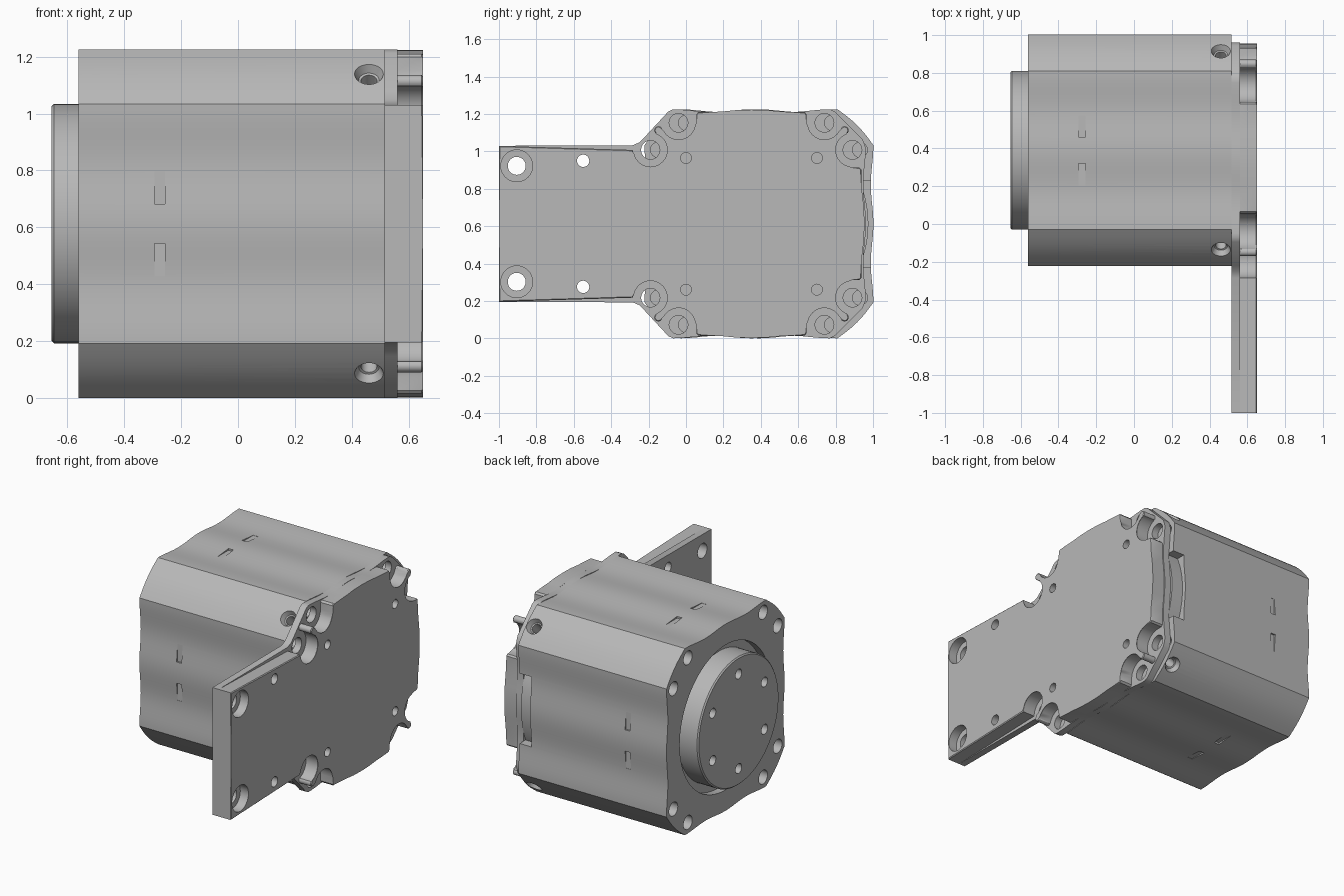
import bpy, bmesh, math
from mathutils import Vector

if "Cube" in bpy.data.objects:
    bpy.data.objects.remove(bpy.data.objects["Cube"])

grey = bpy.data.materials.new("machined grey")
grey.use_nodes = True
grey.diffuse_color = (0.48, 0.48, 0.48, 1)
grey.node_tree.nodes["Principled BSDF"].inputs["Base Color"].default_value = (0.48, 0.48, 0.48, 1)

ZC = 0.613            # height of the motor axis
BODY_Y, PLATE_Y = 0.39, 0.35
X = Vector((1, 0, 0))
SIGNS = [(a, b) for a in (1, -1) for b in (1, -1)]


def finish(name, bm):
    bmesh.ops.recalc_face_normals(bm, faces=bm.faces[:])
    mesh = bpy.data.meshes.new(name)
    bm.to_mesh(mesh)
    bm.free()
    mesh.materials.append(grey)
    ob = bpy.data.objects.new(name, mesh)
    bpy.context.collection.objects.link(ob)
    return ob


def activate(ob):
    bpy.ops.object.select_all(action="DESELECT")
    ob.select_set(True)
    bpy.context.view_layer.objects.active = ob


def smooth(ob):
    activate(ob)
    bpy.ops.object.shade_smooth_by_angle(angle=math.radians(33))


def cut(ob, bm):
    """Subtract every closed shell in bm from ob."""
    tool = finish("cutter", bm)
    tool.hide_render = True
    mod = ob.modifiers.new("cut", "BOOLEAN")
    mod.operation, mod.solver, mod.object = "DIFFERENCE", "EXACT", tool
    activate(ob)
    bpy.ops.object.modifier_apply(modifier=mod.name)
    bpy.data.objects.remove(tool)


def lathe(bm, origin, axis, steps, n=32):
    """Closed turned solid: steps are (distance along axis, radius)."""
    axis, origin = axis.normalized(), Vector(origin)
    side = axis.orthogonal().normalized()
    up = axis.cross(side)
    rings = []
    for t, r in steps:
        rings.append([bm.verts.new(origin + axis * t + r * (
            side * math.cos(k * math.tau / n) + up * math.sin(k * math.tau / n)))
            for k in range(n)])
    for a, b in zip(rings, rings[1:]):
        for k in range(n):
            j = (k + 1) % n
            bm.faces.new((a[k], a[j], b[j], b[k]))
    bm.faces.new(rings[0])
    bm.faces.new(rings[-1])


def box(bm, lo, hi):
    verts = bmesh.ops.create_cube(bm, size=1)["verts"]
    for v in verts:
        v.co = [l + (c + 0.5) * (h - l) for l, c, h in zip(lo, v.co, hi)]


def prism(name, outline, x0, x1, yc, chamfer=0):
    """Extrude a closed (u, v) outline along x."""
    bm = bmesh.new()
    a = [bm.verts.new((x0, yc + u, ZC + v)) for u, v in outline]
    b = [bm.verts.new((x1, yc + u, ZC + v)) for u, v in outline]
    bm.faces.new(a)
    cap = bm.faces.new(b)
    for k in range(len(a)):
        j = (k + 1) % len(a)
        bm.faces.new((a[k], a[j], b[j], b[k]))
    if chamfer:
        bmesh.ops.bevel(bm, geom=list(cap.edges), offset=chamfer, segments=1,
                        affect="EDGES", clamp_overlap=False)
    return finish(name, bm)


def ring(right, left):
    """Full outline from one right and one left quadrant, each top to side."""
    pts = (right + [(u, -v) for u, v in reversed(right)]
           + [(-u, -v) for u, v in left] + [(-u, v) for u, v in reversed(left)])
    out = []
    for p in pts:
        if not out or math.dist(p, out[-1]) > 1e-4:
            out.append(p)
    if math.dist(out[0], out[-1]) < 1e-4:
        out.pop()
    return out


def arc(u, v, r, a0, a1, n=14):
    return [(u + r * math.cos(math.radians(a0 + (a1 - a0) * k / n)),
             v + r * math.sin(math.radians(a0 + (a1 - a0) * k / n))) for k in range(n + 1)]


def wave(end, n=20):
    """Gently rippled side of the housing."""
    return [(end * k / n, 0.605 + 0.007 * math.cos(math.tau * end * k / n / 0.42))
            for k in range(n + 1)]


def flip(pts):
    return [(v, u) for u, v in reversed(pts)]


# Housing outline: rippled sides joined by slightly crowned corners
side = wave(0.42)
corner = []
for k in range(1, 10):
    t = k / 10
    bulge = 0.01 * math.sin(math.pi * t)
    corner.append((0.42 + 0.192 * t + bulge, 0.612 - 0.192 * t + bulge))
quarter = side + corner + flip(side)
body = prism("motor_housing", ring(quarter, quarter), -0.56, 0.515, BODY_Y)

# Housing cuts: face recess, end holes, corner countersinks, side window
SCREWS = [(0.39, 0.54), (0.54, 0.395)]
bm = bmesh.new()
lathe(bm, (0, BODY_Y, ZC), X, [(-0.6, 0.475), (-0.51, 0.475)], 80)
for su, sv in SIGNS:
    for u, v in SCREWS:
        at = (0, BODY_Y + su * u, ZC + sv * v)
        lathe(bm, at, X, [(-0.6, 0.045), (-0.44, 0.045)])
        lathe(bm, at, X, [(0.40, 0.04), (0.55, 0.04)])
    lathe(bm, (0.46, BODY_Y, ZC), Vector((0, su, sv)),
          [(0.63, 0.028), (0.71, 0.028), (0.712, 0.036), (0.76, 0.058)])
box(bm, (0.43, 0.91, ZC - 0.23), (0.53, 1.1, ZC + 0.23))
cut(body, bm)

# Shallow clip slots, two on each side
bm = bmesh.new()
for s in (1, -1):
    for a, b in ((0.07, 0.185), (-0.185, -0.07)):
        z0, z1 = sorted((ZC + s * 0.597, ZC + s * 0.64))
        box(bm, (-0.293, BODY_Y + a, z0), (-0.257, BODY_Y + b, z1))
        y0, y1 = sorted((BODY_Y + s * 0.597, BODY_Y + s * 0.64))
        box(bm, (-0.293, y0, ZC + a), (-0.257, y1, ZC + b))
cut(body, bm)
smooth(body)

# Round inner drum seen through the side window
bm = bmesh.new()
lathe(bm, (0, BODY_Y, ZC), X, [(0.41, 0.585), (0.514, 0.585)], 80)
smooth(finish("inner_drum", bm))

# Output boss with a circle of six holes
bm = bmesh.new()
lathe(bm, (0, BODY_Y, ZC), X, [(-0.655, 0.412), (-0.647, 0.42), (-0.50, 0.42)], 80)
boss = finish("output_boss", bm)
bm = bmesh.new()
for k in range(6):
    a = math.radians(90 + 60 * k)
    lathe(bm, (0, BODY_Y + 0.31 * math.cos(a), ZC + 0.31 * math.sin(a)), X,
          [(-0.7, 0.032), (-0.56, 0.032)])
cut(boss, bm)
smooth(boss)

# Mounting plate, lower layer: full outline running into the long arm
ARM = [(1.35, 0.417), (1.35, 0)]
top = wave(0.42)
base_right = top + [(0.445, 0.6), (0.595, 0.45), (0.607, 0.42)] + flip(wave(0.40))
base_left = top + [(0.445, 0.6), (0.57, 0.465), (0.6, 0.435), (0.635, 0.42)] + ARM
base = prism("mount_base", ring(base_right, base_left), 0.515, 0.56, PLATE_Y)

# Mounting plate, raised layer: screw pockets with a rounded finger between
edge = [(0, 0.61), (0.08, 0.608), (0.15, 0.601), (0.22, 0.597), (0.285, 0.597), (0.295, 0.585)]
(u1, v1), (u2, v2) = SCREWS
pocket = edge + arc(u1, v1, 0.095, 180, 340) + arc(0.498, 0.5, 0.022, 135, -45, 8)
rim = [(0.578, 0.3), (0.588, 0.29), (0.588, 0.2), (0.6, 0.1), (0.605, 0)]
raised_right = pocket + arc(u2, v2, 0.095, 110, 270) + rim
raised_left = pocket + arc(u2, v2, 0.095, 110, 360, 22) + ARM
raised = prism("mount_plate", ring(raised_right, raised_left), 0.56, 0.65, PLATE_Y, 0.005)


def arm_holes(bm):
    for s in (1, -1):
        lathe(bm, (0, -0.905, ZC + s * 0.31), X,
              [(0.5, 0.048), (0.59, 0.048), (0.591, 0.085), (0.7, 0.085)])
        lathe(bm, (0, -0.55, ZC + s * 0.337), X, [(0.5, 0.033), (0.7, 0.033)])


bm = bmesh.new()
arm_holes(bm)
for su, sv in SIGNS:
    for u, v in SCREWS:
        lathe(bm, (0, PLATE_Y + su * u, ZC + sv * v), X, [(0.5, 0.05), (0.6, 0.05)])
cut(base, bm)

bm = bmesh.new()
arm_holes(bm)
for su, sv in SIGNS:
    lathe(bm, (0, PLATE_Y + su * 0.35, ZC + sv * 0.352), X, [(0.59, 0.029), (0.7, 0.029)])
cut(raised, bm)
smooth(base)
smooth(raised)
